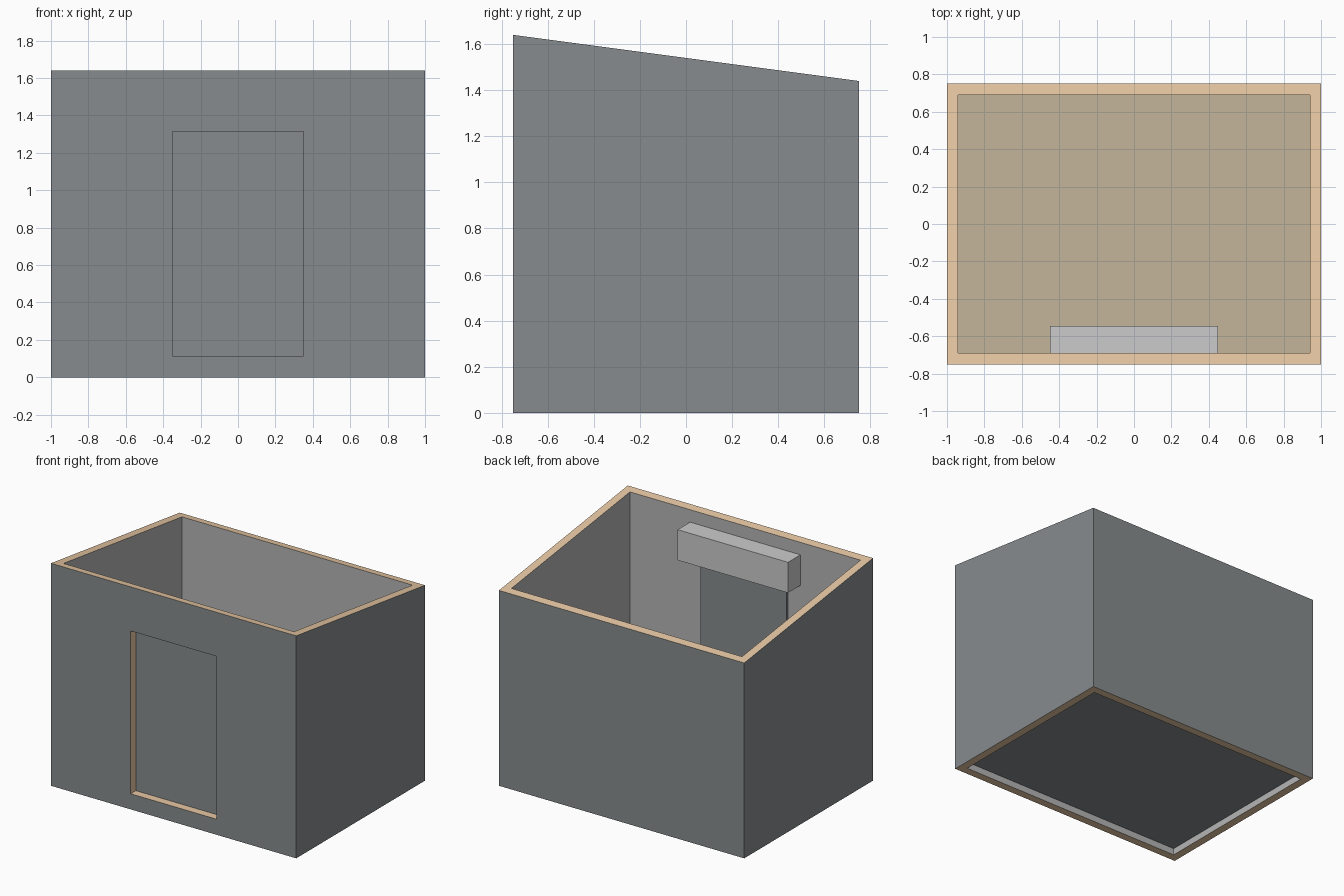
import bpy, bmesh

if "Cube" in bpy.data.objects:
    bpy.data.objects.remove(bpy.data.objects["Cube"])

W, D, T = 1.0, 0.75, 0.06             # half width, half depth, wall thickness
FRONT_H, BACK_H = 1.64, 1.44          # sloping wall heights
DOOR_W, SILL, HEAD = 0.35, 0.115, 1.315


def material(name, rgb):
    m = bpy.data.materials.new(name)
    m.diffuse_color = (*rgb, 1)
    m.use_nodes = True
    m.node_tree.nodes["Principled BSDF"].inputs["Base Color"].default_value = m.diffuse_color
    return m


CLAD = material("dark_cladding", (0.24, 0.26, 0.27))
LINING = material("grey_lining", (0.46, 0.46, 0.46))
TIMBER = material("pale_timber", (0.81, 0.58, 0.37))
BOARDS = material("floor_boards", (0.55, 0.46, 0.33))
WHITE = material("off_white", (0.70, 0.70, 0.68))


def block(name, x, y, z, mats=(), back_top=None):
    """Box from (min, max) ranges; back_top lowers the top at the rear."""
    bm = bmesh.new()
    bmesh.ops.create_cube(bm, size=1)
    for v in bm.verts:
        rear, top = v.co.y > 0, v.co.z > 0
        v.co = (x[v.co.x > 0], y[rear], z[top])
        if rear and top and back_top is not None:
            v.co.z = back_top
    me = bpy.data.meshes.new(name)
    bm.to_mesh(me)
    bm.free()
    for m in mats:
        me.materials.append(m)
    ob = bpy.data.objects.new(name, me)
    bpy.context.collection.objects.link(ob)
    return ob


def cut(ob, cutter):
    cutter.hide_render = True
    mod = ob.modifiers.new("cut", 'BOOLEAN')
    mod.operation, mod.solver, mod.object = 'DIFFERENCE', 'EXACT', cutter
    bpy.context.view_layer.objects.active = ob
    bpy.ops.object.modifier_apply(modifier=mod.name)
    bpy.data.objects.remove(cutter)


# Walls: sloped shell, open above and below, with a doorway in front
walls = block("walls", (-W, W), (-D, D), (0, FRONT_H), (), BACK_H)
cut(walls, block("room_cutter", (T - W, W - T), (T - D, D - T), (-0.5, 2.5)))
cut(walls, block("door_cutter", (-DOOR_W, DOOR_W), (-D - 0.2, -D + 0.3), (SILL, HEAD)))

# Wall colours: cladding outside, lining inside, timber on cut edges
walls.data.materials.clear()
for m in (CLAD, LINING, TIMBER):
    walls.data.materials.append(m)
for p in walls.data.polygons:
    n, c = p.normal, p.center
    if abs(n.z) > 0.5 or (abs(n.x) > 0.5 and abs(c.x) < 0.5):
        p.material_index = 2
    elif abs(c.x) > W - 0.01 or abs(c.y) > D - 0.01:
        p.material_index = 0
    else:
        p.material_index = 1

# Raised floor: boards on top, dark underside
floor = block("floor", (T - W, W - T), (T - D, D - T), (0.05, SILL), (CLAD, BOARDS))
for p in floor.data.polygons:
    p.material_index = int(p.normal.z > 0.5)

# Door panel behind the opening, and the housing box above it
inner = T - D
block("door_panel", (-DOOR_W, DOOR_W), (inner, inner + 0.02), (SILL, HEAD), (CLAD,))
block("door_housing", (-0.45, 0.45), (inner, -0.545), (HEAD, 1.54), (WHITE,))
